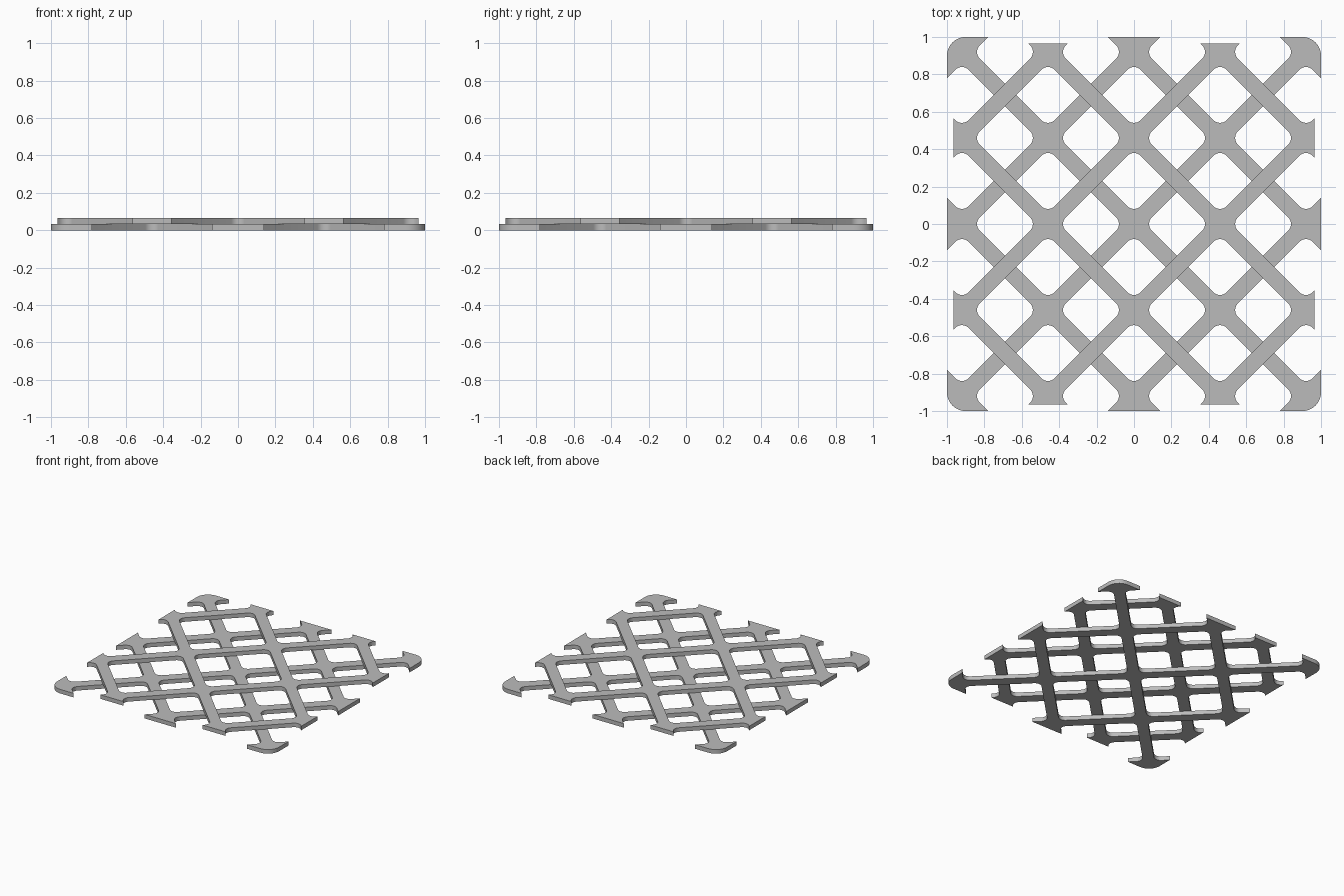
import bpy, bmesh
from math import pi
from mathutils import Matrix

cube = bpy.data.objects.get("Cube")
if cube:
    bpy.data.objects.remove(cube, do_unlink=True)

PITCH = 0.46        # spacing between crossings
HOLE = 0.40         # half diagonal of a diamond opening
FILLET = 0.05       # rounding of the opening corners
THICK = 0.033       # thickness of one layer

grey = bpy.data.materials.new("plain grey")
grey.use_nodes = True
colour = (0.5, 0.5, 0.5, 1)
grey.diffuse_color = colour
grey.node_tree.nodes["Principled BSDF"].inputs["Base Color"].default_value = colour


def rounded_box(bm, centre, side, height, radius, segments, turn=0):
    """Add a box with rounded vertical edges."""
    matrix = (Matrix.Translation(centre) @ Matrix.Rotation(turn, 4, 'Z')
              @ Matrix.Diagonal((side, side, height, 1)))
    verts = bmesh.ops.create_cube(bm, size=1, matrix=matrix)["verts"]
    if radius:
        edges = {e for v in verts for e in v.link_edges
                 if abs(e.verts[0].co.z - e.verts[1].co.z) > height / 2}
        bmesh.ops.bevel(bm, geom=list(edges), offset=radius, offset_type='OFFSET',
                        segments=segments, profile=0.5, affect='EDGES')


def make_object(name, bm):
    mesh = bpy.data.meshes.new(name)
    bm.to_mesh(mesh)
    bm.free()
    obj = bpy.data.objects.new(name, mesh)
    bpy.context.collection.objects.link(obj)
    return obj


def lattice(name, half, z, corner, parity):
    """Square plate with diamond openings on every second grid point."""
    mid = z + THICK / 2
    bm = bmesh.new()
    rounded_box(bm, (0, 0, mid), 2 * half, THICK, corner, 10)
    plate = make_object(name, bm)
    plate.data.materials.append(grey)

    # Openings, running off the plate along its rim
    bm = bmesh.new()
    for i in range(-2, 3):
        for j in range(-2, 3):
            if (i + j) % 2 == parity:
                rounded_box(bm, (i * PITCH, j * PITCH, mid), HOLE * 2 ** 0.5,
                            THICK * 3, FILLET, 8, pi / 4)
    cutter = make_object(name + "_openings", bm)
    cutter.hide_render = True

    cut = plate.modifiers.new("openings", 'BOOLEAN')
    cut.operation = 'DIFFERENCE'
    cut.solver = 'EXACT'
    cut.object = cutter
    bpy.ops.object.select_all(action='DESELECT')
    plate.select_set(True)
    bpy.context.view_layer.objects.active = plate
    bpy.ops.object.modifier_apply(modifier=cut.name)
    bpy.data.objects.remove(cutter, do_unlink=True)
    bpy.ops.object.shade_smooth_by_angle(angle=pi / 6)


# Two offset layers of crossing diagonal bars
lattice("lower_lattice", 1.0, 0, 0.1, 1)
lattice("upper_lattice", 0.965, THICK, 0, 0)
